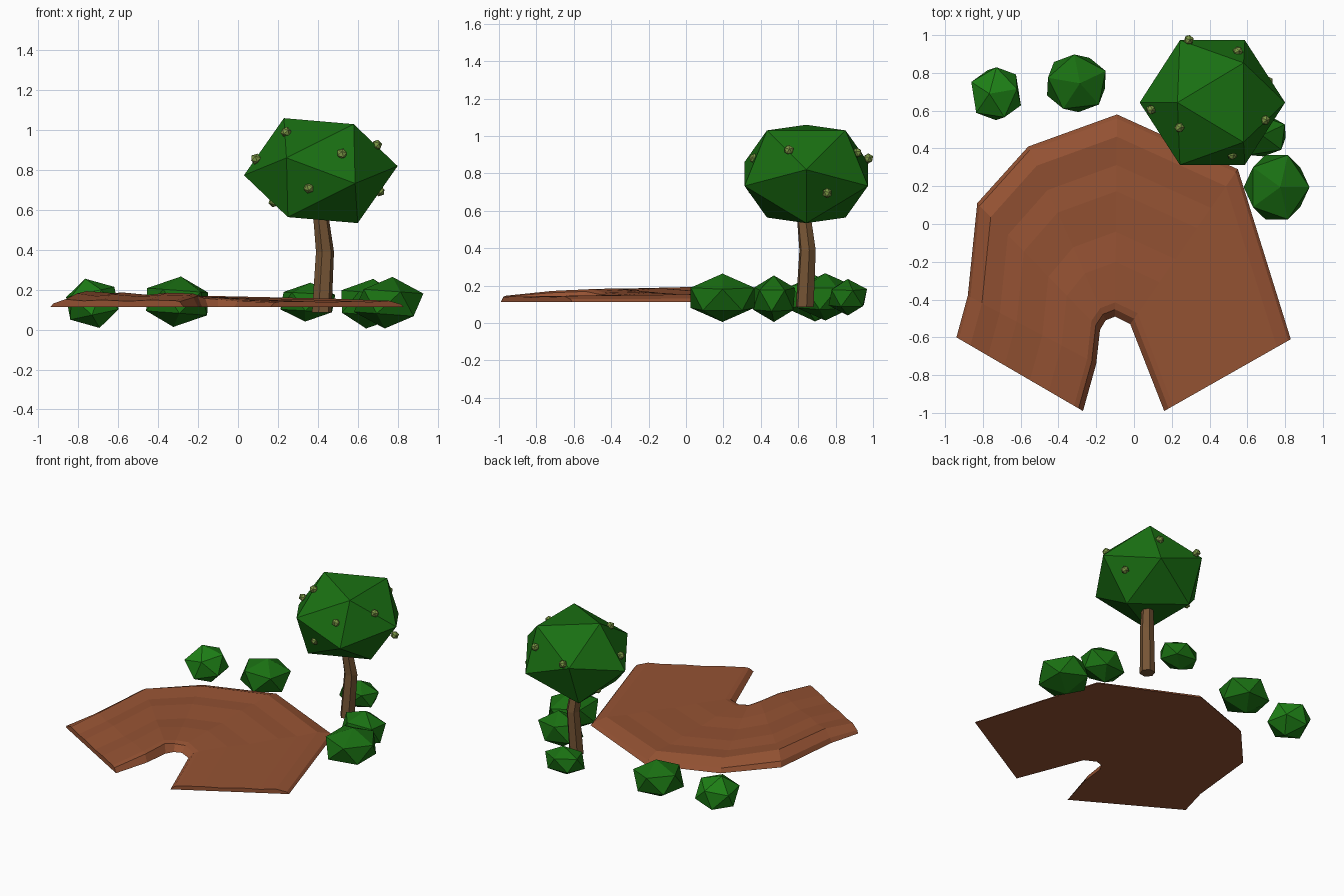
import bpy, bmesh, math
from mathutils import Vector, Matrix

if "Cube" in bpy.data.objects:
    bpy.data.objects.remove(bpy.data.objects["Cube"])


def material(name, rgb):
    m = bpy.data.materials.new(name)
    m.diffuse_color = (*rgb, 1)
    m.use_nodes = True
    m.node_tree.nodes["Principled BSDF"].inputs["Base Color"].default_value = m.diffuse_color
    return m


EARTH = material("earth", (0.30, 0.085, 0.033))
LEAF = material("leaf", (0.01, 0.16, 0.006))
LIGHT_LEAF = material("light_leaf", (0.013, 0.22, 0.008))
BARK = material("bark", (0.18, 0.09, 0.035))
FRUIT = material("fruit", (0.20, 0.31, 0.06))


def finish(bm, name, mat):
    bmesh.ops.recalc_face_normals(bm, faces=bm.faces)
    me = bpy.data.meshes.new(name)
    bm.to_mesh(me)
    bm.free()
    me.materials.append(mat)
    ob = bpy.data.objects.new(name, me)
    bpy.context.collection.objects.link(ob)
    return ob


def loft(name, rings, mat):
    """Skin closed rings of equal length and cap both ends."""
    bm = bmesh.new()
    rows = [[bm.verts.new(p) for p in ring] for ring in rings]
    n = len(rows[0])
    for a, b in zip(rows, rows[1:]):
        for i in range(n):
            j = (i + 1) % n
            bm.faces.new((a[i], a[j], b[j], b[i]))
    bm.faces.new(rows[0])
    bm.faces.new(rows[-1])
    return finish(bm, name, mat)


def blob(name, centre, size, turn, tilt, mat):
    bm = bmesh.new()
    bmesh.ops.create_icosphere(bm, subdivisions=1, radius=1)
    bm.transform(Matrix.Translation(centre) @ Matrix.Diagonal((*size, 1))
                 @ Matrix.Rotation(math.radians(tilt), 4, 'Y')
                 @ Matrix.Rotation(math.radians(turn), 4, 'Z'))
    return finish(bm, name, mat)


# Curved earth path: stations from right end round to left end
# (outer edge, inner edge, top height)
STATIONS = [
    ((0.83, -0.61), (0.16, -0.99), 0.145),
    ((0.55, 0.29), (-0.02, -0.53), 0.155),
    ((-0.09, 0.58), (-0.10, -0.49), 0.168),
    ((-0.56, 0.41), (-0.15, -0.51), 0.175),
    ((-0.83, 0.11), (-0.18, -0.56), 0.193),
    ((-0.88, -0.38), (-0.20, -0.74), 0.182),
    ((-0.94, -0.60), (-0.27, -0.99), 0.152),
]
# Cross-section: fraction across, fraction of height (shallow ruts)
RUTS = [(0, 0), (0.02, 0.45), (0.11, 1), (0.25, 0.8), (0.38, 0.92),
        (0.58, 0.76), (0.73, 0.9), (0.93, 0.85), (0.965, 0.7), (1, 0)]
rings = []
for outer, inner, top in STATIONS:
    o, i = Vector(outer), Vector(inner)
    rings.append([(*o.lerp(i, t), 0.113 + (top - 0.113) * h) for t, h in RUTS])
loft("earth_path", rings, EARTH)

# Bent hexagonal trunk
trunk = [(0.42, 0.635, 0.085, 0.050), (0.436, 0.65, 0.39, 0.046),
         (0.405, 0.62, 0.66, 0.036)]
loft("tree_trunk",
     [[(x + r * math.cos(k * math.pi / 3 + 0.2),
        y + r * math.sin(k * math.pi / 3 + 0.2), z) for k in range(6)]
      for x, y, z, r in trunk], BARK)

# Faceted crown: half the corners, mirrored through the centre
centre = Vector((0.415, 0.643, 0.797))
half = [(-0.185, 0, 0.263), (0.165, 0.21, 0.233), (0.165, -0.21, 0.233),
        (0.385, 0, 0.023), (-0.172, 0.33, 0.064), (-0.172, -0.33, 0.064)]
bm = bmesh.new()
for p in half:
    for s in (1, -1):
        bm.verts.new(centre + s * Vector(p))
bmesh.ops.convex_hull(bm, input=bm.verts)
finish(bm, "tree_crown", LEAF)

# Small fruits on the crown surface
FRUITS = [(0.24, 0.51, 0.99), (0.09, 0.605, 0.855), (0.695, 0.55, 0.925),
          (0.52, 0.365, 0.88), (0.29, 0.975, 0.88), (0.55, 0.915, 0.91),
          (0.355, 0.36, 0.71), (0.18, 0.74, 0.64), (0.71, 0.755, 0.695)]
for n, p in enumerate(FRUITS):
    blob(f"fruit_{n + 1}", p, (0.028,) * 3, 40 * n, 15, FRUIT)

# Bushes: centre, size, turn, tilt, material
BUSHES = [
    ((-0.73, 0.69, 0.132), (0.148, 0.158, 0.127), 10, -14, LIGHT_LEAF),
    ((-0.305, 0.745, 0.14), (0.182, 0.172, 0.127), 25, 6, LEAF),
    ((0.755, 0.195, 0.135), (0.186, 0.200, 0.130), 0, 6, LEAF),
    ((0.66, 0.47, 0.13), (0.170, 0.128, 0.125), 30, 6, LEAF),
    ((0.35, 0.865, 0.138), (0.153, 0.115, 0.098), 15, 5, LEAF),
]
for n, (c, s, turn, tilt, mat) in enumerate(BUSHES):
    blob(f"bush_{n + 1}", c, s, turn, tilt, mat)
